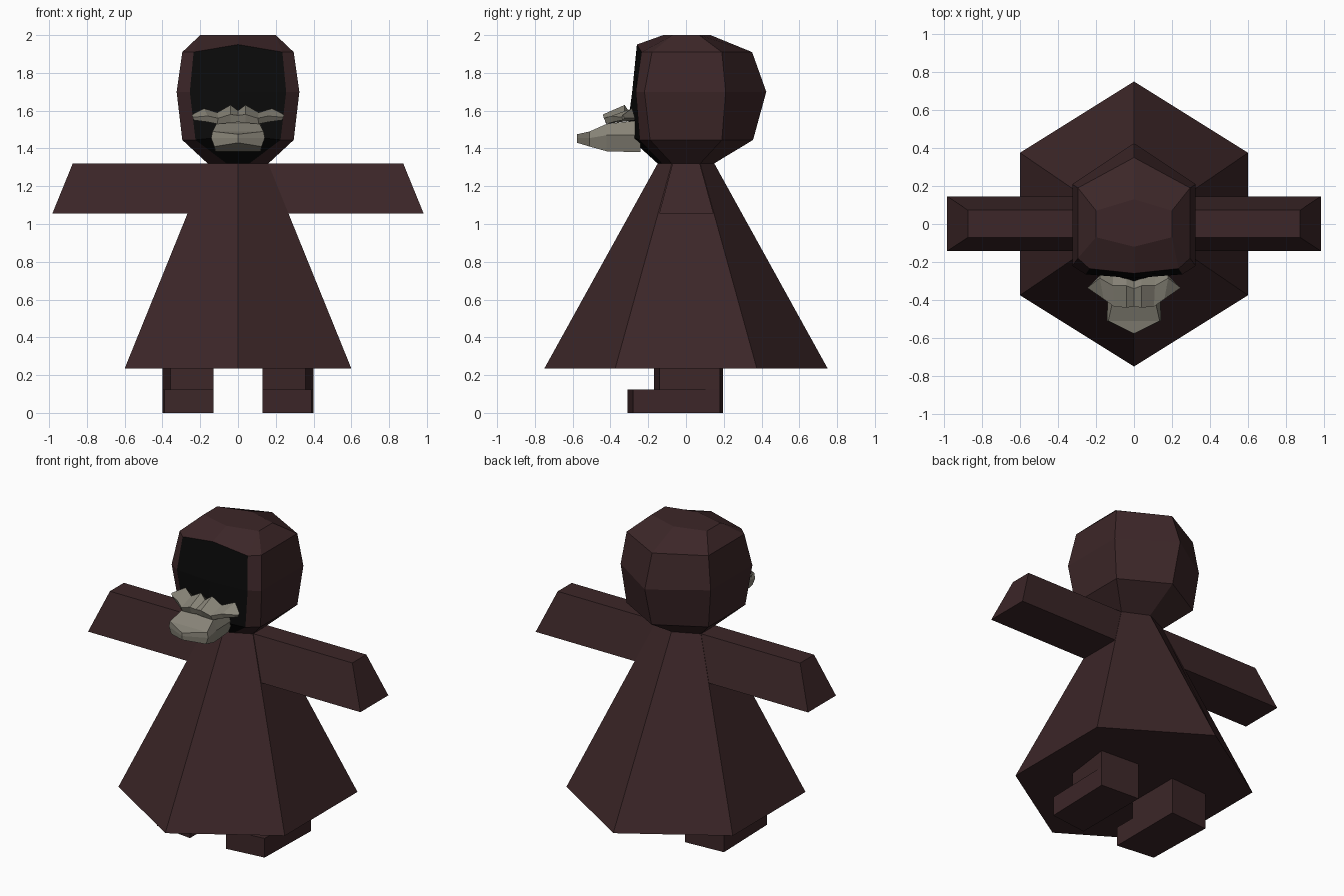
import bpy, bmesh

if "Cube" in bpy.data.objects:
    bpy.data.objects.remove(bpy.data.objects["Cube"])


def material(name, rgb):
    m = bpy.data.materials.new(name)
    m.diffuse_color = (*rgb, 1)
    m.use_nodes = True
    m.node_tree.nodes["Principled BSDF"].inputs["Base Color"].default_value = m.diffuse_color
    return m


BROWN = material("dark brown cloth", (0.045, 0.0195, 0.021))
BLACK = material("black face", (0.003, 0.003, 0.003))
GREY = material("warm grey beak", (0.25, 0.235, 0.19))


def build(name, verts, faces, mats, mirrored=False, dark=()):
    """Flat-shaded mesh; optionally joined with its mirror image across x = 0."""
    bm = bmesh.new()
    for s in ((1, -1) if mirrored else (1,)):
        vs = [bm.verts.new((s * x, y, z)) for x, y, z in verts]
        for i, f in enumerate(faces):
            bm.faces.new([vs[k] for k in f]).material_index = int(i in dark)
    bmesh.ops.remove_doubles(bm, verts=bm.verts, dist=0.0005)
    bmesh.ops.dissolve_degenerate(bm, dist=0.0005, edges=bm.edges)
    bmesh.ops.recalc_face_normals(bm, faces=bm.faces)
    me = bpy.data.meshes.new(name)
    bm.to_mesh(me)
    bm.free()
    for m in mats:
        me.materials.append(m)
    ob = bpy.data.objects.new(name, me)
    bpy.context.collection.objects.link(ob)
    return ob


def loft(name, sections, mat):
    """Skin equal-length closed sections and cap both ends."""
    n = len(sections[0])
    verts = [p for s in sections for p in s]
    faces = [(r * n + k, r * n + (k + 1) % n, (r + 1) * n + (k + 1) % n, (r + 1) * n + k)
             for r in range(len(sections) - 1) for k in range(n)]
    faces += [tuple(range(n)), tuple(range(len(verts) - n, len(verts)))]
    return build(name, verts, faces, [mat])


def hexagon(x, y, z):
    return [(0, -y, z), (x, -y / 2, z), (x, y / 2, z),
            (0, y, z), (-x, y / 2, z), (-x, -y / 2, z)]


# Robe: six-sided cone
loft("robe", [hexagon(0.6, 0.75, 0.235), hexagon(0.16, 0.15, 1.32)], BROWN)

for s, side in ((1, "right"), (-1, "left")):
    # Sleeve: tapered bar with slanted end
    loft(side + "_sleeve", [
        [(s * xb, -0.142, 1.055), (s * xb, 0.146, 1.055),
         (s * xt, 0.073, 1.32), (s * xt, -0.071, 1.32)]
        for xb, xt in ((0.1, 0.1), (0.983, 0.875))], BROWN)
    # Shin and foot
    for part, front, outer, z0, z1 in (("shin", -0.17, 0.358, 0.12, 0.24),
                                       ("foot", -0.31, 0.388, 0.0, 0.125)):
        loft(side + "_" + part, [
            [(s * 0.13, front, z), (s * outer, front + 0.03, z),
             (s * 0.4, 0.18, z), (s * 0.13, 0.197, z)] for z in (z0, z1)], BROWN)

# Hood: per level, half ring from face centre through rim and side to the back
levels = [
    (1.91, (0.235, -0.235), (0.295, -0.18), (0.295, 0.19), (0, 0.35)),
    (1.70, (0.255, -0.265), (0.325, -0.22), (0.325, 0.21), (0, 0.425)),
    (1.445, (0.225, -0.245), (0.295, -0.19), (0.295, 0.19), (0, 0.355)),
    (1.32, (0.06, -0.125), (0.16, -0.075), (0.16, 0.075), (0, 0.148)),
]
centre = [(0, -0.26, 1.95), (0, -0.285, 1.70), (0, -0.315, 1.47), (0, -0.15, 1.32)]
verts, faces, dark = [], [], []
for c, (z, *ring) in zip(centre, levels):
    verts += [c] + [(x, y, z) for x, y in ring]
for r in range(3):
    for k in range(4):
        if k == 0:
            dark.append(len(faces))
        a = r * 5 + k
        faces.append((a, a + 1, a + 6, a + 5))
verts += [(0, -0.12, 2), (0.2, -0.07, 2), (0.2, 0.07, 2), (0, 0.13, 2)]
faces += [(20, 21, 22, 23), (20, 21, 1, 0), (21, 2, 1), (21, 22, 3, 2),
          (22, 23, 4, 3), (15, 16, 17, 18, 19)]
build("hood", verts, faces, [BROWN, BLACK], True, dark)

# Beak: six-sided sections narrowing to a vertical front edge
beak = []
for y, top, mid, bot in (
        (-0.24, (0.11, 1.55), (0.135, 1.47), (0.1, 1.38)),
        (-0.42, (0.115, 1.53), (0.14, 1.47), (0.12, 1.385)),
        (-0.51, (0.135, 1.49), (0.142, 1.455), (0.125, 1.41)),
        (-0.577, (0, 1.475), (0, 1.455), (0, 1.43))):
    half = [top, mid, bot]
    beak.append([(x, y, z) for x, z in half] + [(-x, y, z) for x, z in half[::-1]])
loft("beak", beak, GREY)

# Feather tuft above the beak: jagged top, front ridge, lower edge, hidden back
top = [(0, -0.34, 1.6), (0.04, -0.325, 1.63), (0.11, -0.325, 1.59),
       (0.18, -0.285, 1.612), (0.245, -0.335, 1.578)]
ridge = [(0, -0.435, 1.575), (0.04, -0.44, 1.58), (0.105, -0.435, 1.56),
         (0.16, -0.395, 1.572), (0.24, -0.34, 1.565)]
low = [(0, -0.425, 1.54), (0.04, -0.425, 1.535), (0.11, -0.42, 1.53),
       (0.16, -0.385, 1.54), (0.235, -0.335, 1.55)]
back = [(0, -0.27, 1.55), (0.04, -0.27, 1.55), (0.11, -0.27, 1.55),
        (0.18, -0.27, 1.56), (0.235, -0.325, 1.56)]
rows = [top, ridge, low, back]
faces = [(r * 5 + k, r * 5 + k + 1, (r + 1) % 4 * 5 + k + 1, (r + 1) % 4 * 5 + k)
         for r in range(4) for k in range(4)]
faces.append((4, 9, 14, 19))
build("feather_tuft", [p for r in rows for p in r], faces, [GREY], True)
